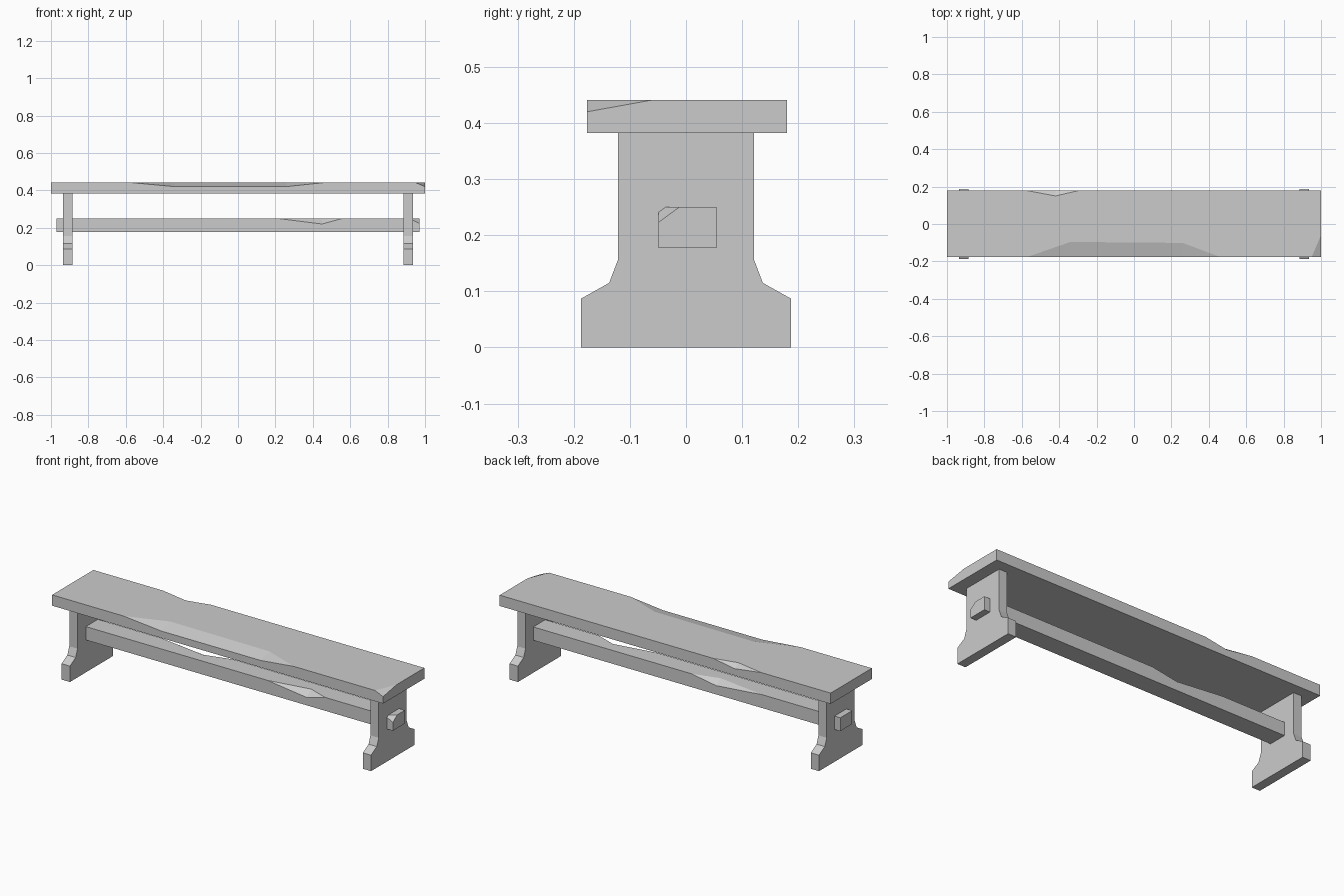
import bpy, bmesh

cube = bpy.data.objects.get("Cube")
if cube:
    bpy.data.objects.remove(cube, do_unlink=True)

grey = bpy.data.materials.new("plain_grey")
grey.use_nodes = True
GREY = (0.6, 0.6, 0.6, 1)
grey.diffuse_color = GREY
grey.node_tree.nodes["Principled BSDF"].inputs["Base Color"].default_value = GREY


def make_object(name, faces):
    """Build a flat-shaded object from faces given as loops of points."""
    bm = bmesh.new()
    for loop in faces:
        bm.faces.new([bm.verts.new(p) for p in loop])
    bmesh.ops.remove_doubles(bm, verts=bm.verts, dist=0.0001)
    bmesh.ops.recalc_face_normals(bm, faces=bm.faces)
    mesh = bpy.data.meshes.new(name)
    bm.to_mesh(mesh)
    bm.free()
    mesh.materials.append(grey)
    obj = bpy.data.objects.new(name, mesh)
    bpy.context.collection.objects.link(obj)
    return obj


def chip_edges(chip, y, inward, top):
    """Return the inner (top) and outer (side) edges of a worn hollow."""
    inner = [(x, y + inward * depth, top) for x, depth, drop in chip]
    outer = [(x, y, top - drop) for x, depth, drop in chip]
    return inner, outer


def worn_board(name, half, y0, y1, z0, z1, front_chip, back_chip, corner):
    """Board with hollows (x, depth, drop) on both long edges and a cut corner."""
    fi, fo = chip_edges(front_chip, y0, 1, z1)
    bi, bo = chip_edges(back_chip, y1, -1, z1)
    run, width, drop = corner
    cut_front = (half - run, y0, z1)
    cut_side = (half, y0 + width, z1)
    cut_low = (half, y0, z1 - drop)
    fl, fr = (-half, y0, z0), (half, y0, z0)
    bl, br = (-half, y1, z0), (half, y1, z0)
    top_fl, top_bl, top_br = (-half, y0, z1), (-half, y1, z1), (half, y1, z1)
    faces = [
        [top_fl, *fi, cut_front, cut_side, top_br, *reversed(bi), top_bl],
        [fl, fr, cut_low, cut_front, *reversed(fo), top_fl],
        [br, bl, top_bl, *bo, top_br],
        [fr, br, top_br, cut_side, cut_low],
        [bl, fl, top_fl, top_bl],
        [fl, bl, br, fr],
        [cut_front, cut_low, cut_side],
    ]
    # Sloping facets of the hollows
    for inner, outer in ((fi, fo), (bi, bo)):
        for i in range(len(inner) - 1):
            loop = [inner[i], outer[i], outer[i + 1], inner[i + 1]]
            faces.append(list(dict.fromkeys(loop)))
    return make_object(name, faces)


# Seat plank
worn_board("seat", 1.0, -0.176, 0.18, 0.382, 0.441,
           [(-0.57, 0, 0), (-0.34, 0.08, 0.021), (0.26, 0.075, 0.021), (0.46, 0, 0)],
           [(-0.58, 0, 0), (-0.42, 0.03, 0.022), (-0.29, 0, 0)],
           (0.05, 0.116, 0.021))

# Stretcher bar passing through both legs
worn_board("stretcher", 0.97, -0.049, 0.054, 0.177, 0.25,
           [(0.21, 0, 0), (0.45, 0.04, 0.03), (0.56, 0, 0)],
           [(-0.5, 0, 0), (-0.22, 0.04, 0.025), (-0.07, 0, 0)],
           (0.053, 0.037, 0.027))

# Trestle legs with a flared foot
half_profile = [(0.187, 0), (0.187, 0.087), (0.137, 0.115), (0.121, 0.157), (0.121, 0.382)]
profile = half_profile + [(-y, z) for y, z in reversed(half_profile)]
for side, name in ((1, "left_leg"), (-1, "right_leg")):
    inner = [(side * 0.885, y, z) for y, z in profile]
    outer = [(side * 0.935, y, z) for y, z in profile]
    faces = [inner, outer]
    for i in range(len(profile)):
        j = (i + 1) % len(profile)
        faces.append([inner[i], inner[j], outer[j], outer[i]])
    make_object(name, faces)
